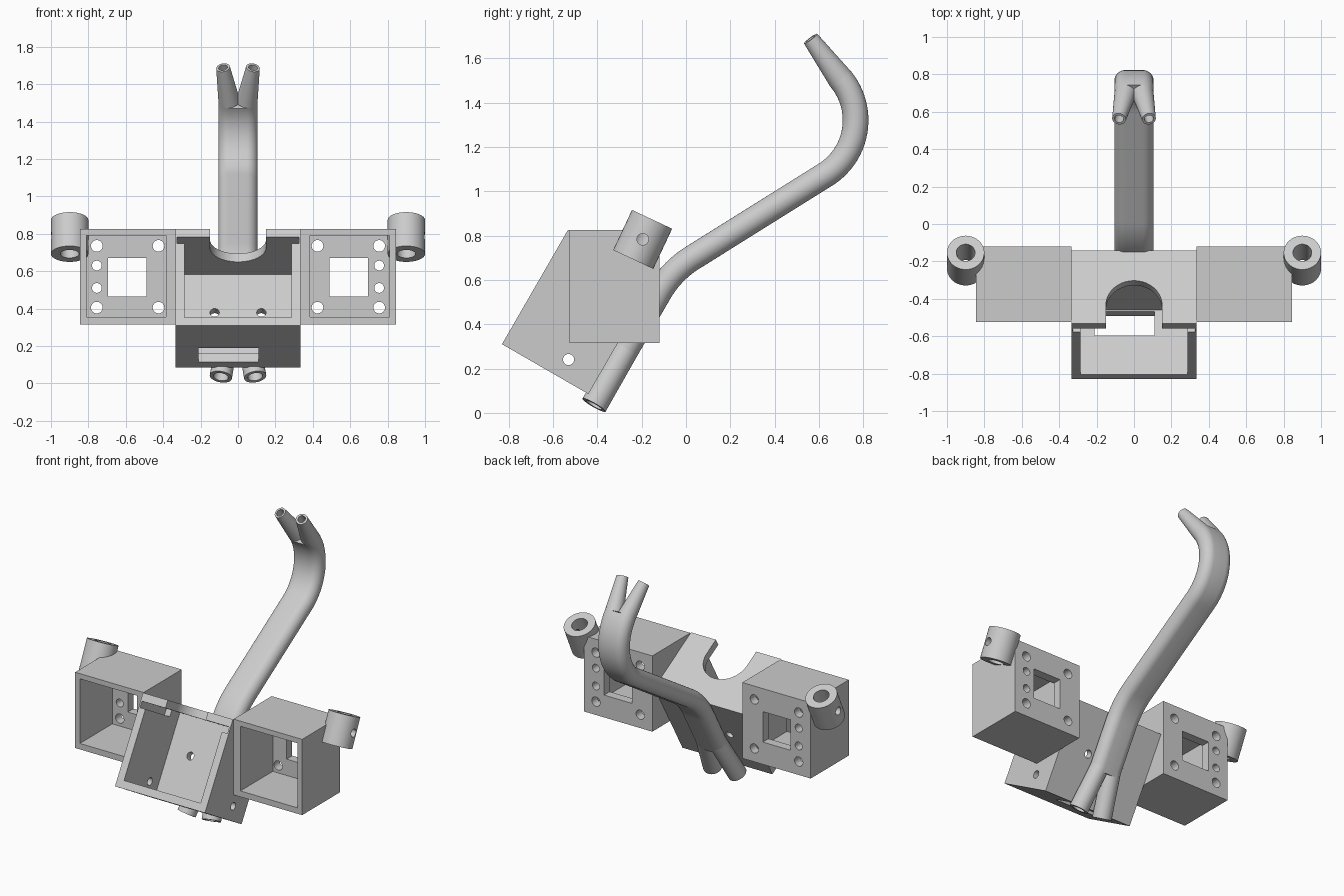
import bpy, bmesh, math
from mathutils import Matrix, Vector

old = bpy.data.objects.get("Cube")
if old:
    bpy.data.objects.remove(old, do_unlink=True)

grey = bpy.data.materials.new("light_grey")
grey.use_nodes = True
colour = (0.6, 0.6, 0.6, 1)
grey.diffuse_color = colour
grey.node_tree.nodes["Principled BSDF"].inputs["Base Color"].default_value = colour
I = Matrix.Identity(4)


def finish(bm, name):
    bmesh.ops.recalc_face_normals(bm, faces=bm.faces)
    me = bpy.data.meshes.new(name)
    bm.to_mesh(me)
    bm.free()
    me.materials.append(grey)
    ob = bpy.data.objects.new(name, me)
    bpy.context.collection.objects.link(ob)
    return ob


def box(name, lo, hi, frame=I):
    lo, hi = Vector(lo), Vector(hi)
    bm = bmesh.new()
    place = Matrix.Translation((lo + hi) / 2) @ Matrix.Diagonal((*(hi - lo), 1))
    bmesh.ops.create_cube(bm, size=1, matrix=frame @ place)
    return finish(bm, name)


def rod(name, a, b, r, frame=I):
    a, b = Vector(a), Vector(b)
    turn = (b - a).to_track_quat('Z', 'Y').to_matrix().to_4x4()
    bm = bmesh.new()
    bmesh.ops.create_cone(bm, cap_ends=True, segments=40, radius1=r, radius2=r,
                          depth=(b - a).length,
                          matrix=frame @ Matrix.Translation((a + b) / 2) @ turn)
    return finish(bm, name)


def pipe(name, a, b, outer, inner):
    """Open tapered tube from a to b."""
    a, b = Vector(a), Vector(b)
    turn = (b - a).to_track_quat('Z', 'Y').to_matrix()
    length = (b - a).length
    profile = [(outer[0], 0), (outer[1], length), (inner[1], length), (inner[0], 0)]
    n = 40
    bm = bmesh.new()
    rings = []
    for i in range(n):
        t = math.tau * i / n
        rings.append([bm.verts.new(a + turn @ Vector((r * math.cos(t), r * math.sin(t), h)))
                      for r, h in profile])
    for i in range(n):
        p, q = rings[i], rings[(i + 1) % n]
        for j in range(4):
            k = (j + 1) % 4
            bm.faces.new((p[j], p[k], q[k], q[j]))
    return finish(bm, name)


def cut(ob, cutters):
    bpy.context.view_layer.objects.active = ob
    for c in cutters:
        m = ob.modifiers.new("cut", 'BOOLEAN')
        m.operation, m.solver, m.object = 'DIFFERENCE', 'EXACT', c
        bpy.ops.object.modifier_apply(modifier=m.name)
        bpy.data.objects.remove(c, do_unlink=True)


def smooth(ob):
    bpy.ops.object.select_all(action='DESELECT')
    ob.select_set(True)
    bpy.context.view_layer.objects.active = ob
    bpy.ops.object.shade_smooth_by_angle(angle=math.radians(30))


parts = []

# Tilted central housing, local axes: x, depth, height
tilt = Matrix.Translation((0, -0.83, 0.31)) @ Matrix.Rotation(math.radians(-30), 4, 'X')
housing = box("central_housing", (-0.335, 0, 0), (0.335, 0.45, 0.596), tilt)
cutters = [
    box("cavity", (-0.285, -0.1, 0.05), (0.285, 0.4, 0.545), tilt),
    box("lid_groove", (-0.325, -0.1, 0.504), (0.325, 0.3, 0.545), tilt),
    box("notch_mouth", (-0.15, -0.1, 0.52), (0.15, 0.115, 0.7), tilt),
    rod("notch_round", (0, 0.115, 0.52), (0, 0.115, 0.7), 0.15, tilt),
    box("floor_slot", (-0.21, 0.24, -0.1), (0.11, 0.39, 0.1), tilt),
    rod("side_hole", (-0.5, 0.295, 0.09), (0.5, 0.295, 0.09), 0.025, tilt),
]
for s in (-1, 1):
    cutters.append(rod("back_hole", (s * 0.125, 0.3, 0.31), (s * 0.125, 0.6, 0.31), 0.025, tilt))
cut(housing, cutters)
parts.append(housing)

# Side boxes with perforated back walls, and angled bosses
for s, side in ((1, "left"), (-1, "right")):
    def sbox(name, x, y, z):
        xs = sorted((s * x[0], s * x[1]))
        return box(name, (xs[0], y[0], z[0]), (xs[1], y[1], z[1]))

    case = sbox(side + "_box", (0.335, 0.845), (-0.525, -0.12), (0.315, 0.825))
    cutters = [sbox("cavity", (0.385, 0.81), (-0.6, -0.18), (0.355, 0.79)),
               sbox("window", (0.488, 0.695), (-0.3, 0), (0.465, 0.67))]
    for x, z in ((0.425, 0.735), (0.425, 0.405), (0.755, 0.735),
                 (0.755, 0.405), (0.755, 0.63), (0.755, 0.51)):
        r = 0.031 if z in (0.735, 0.405) else 0.026
        cutters.append(rod("hole", (s * x, -0.3, z), (s * x, 0, z), r))
    cut(case, cutters)

    boss = pipe(side + "_boss", (s * 0.9, -0.238, 0.692), (s * 0.9, -0.153, 0.873),
                (0.1, 0.1), (0.05, 0.05))
    cut(boss, [rod("cross_hole", (s * 0.9, -0.195, 0.783), (s * 1.1, -0.195, 0.783), 0.026)])
    parts += [case, boss]

# Bent double tube: path in (y, z) built from two arcs
def arc(cy, cz, r, a0, a1, n):
    out = []
    for i in range(n + 1):
        a = math.radians(a0 + (a1 - a0) * i / n)
        out.append(Vector((0, cy + r * math.cos(a), cz + r * math.sin(a))))
    return out


start = Vector((0, -0.415, 0.035))
up = Vector((0, 0.5, 0.866))
bend = Vector((0, -0.061, 0.648))
R = 0.45
first = bend - up * R * math.tan(math.radians(15))
centre = first + Vector((0, 0.866, -0.5)) * R
fork = start + up * 0.26
path = [fork] + arc(centre.y, centre.z, R, 150, 120, 10) + arc(0.475, 1.32, 0.29, -60, 40, 24)

half, rad, n = 0.047, 0.058, 16
bm = bmesh.new()
rings = []
for i, p in enumerate(path):
    t = (path[min(i + 1, len(path) - 1)] - path[max(i - 1, 0)]).normalized()
    if i == 0 or i == 1:
        t = up
    normal = Vector((0, -t.z, t.y))
    ring = []
    for s in (1, -1):
        for k in range(n + 1):
            a = math.pi * (k / n - 0.5) + (0 if s > 0 else math.pi)
            ring.append(bm.verts.new(p + Vector((s * half + rad * math.cos(a), 0, 0))
                                     + normal * rad * math.sin(a)))
    rings.append(ring)
for p, q in zip(rings, rings[1:]):
    for j in range(len(p)):
        k = (j + 1) % len(p)
        bm.faces.new((p[j], p[k], q[k], q[j]))
bm.faces.new(rings[0])
bm.faces.new(rings[-1])
parts.append(finish(bm, "double_tube"))

# Forked legs below and tapered nozzles above
end = path[-1]
tip = Vector((0, 0.562, 1.688))
for s, side in ((1, "left"), (-1, "right")):
    X = Vector((s, 0, 0))
    parts.append(pipe(side + "_leg", start + X * 0.092, fork + up * 0.03 + X * half,
                      (0.06, rad), (0.04, 0.035)))
    parts.append(pipe(side + "_nozzle", end + X * half, tip + X * 0.08,
                      (rad, 0.037), (0.035, 0.024)))

for ob in parts:
    smooth(ob)
